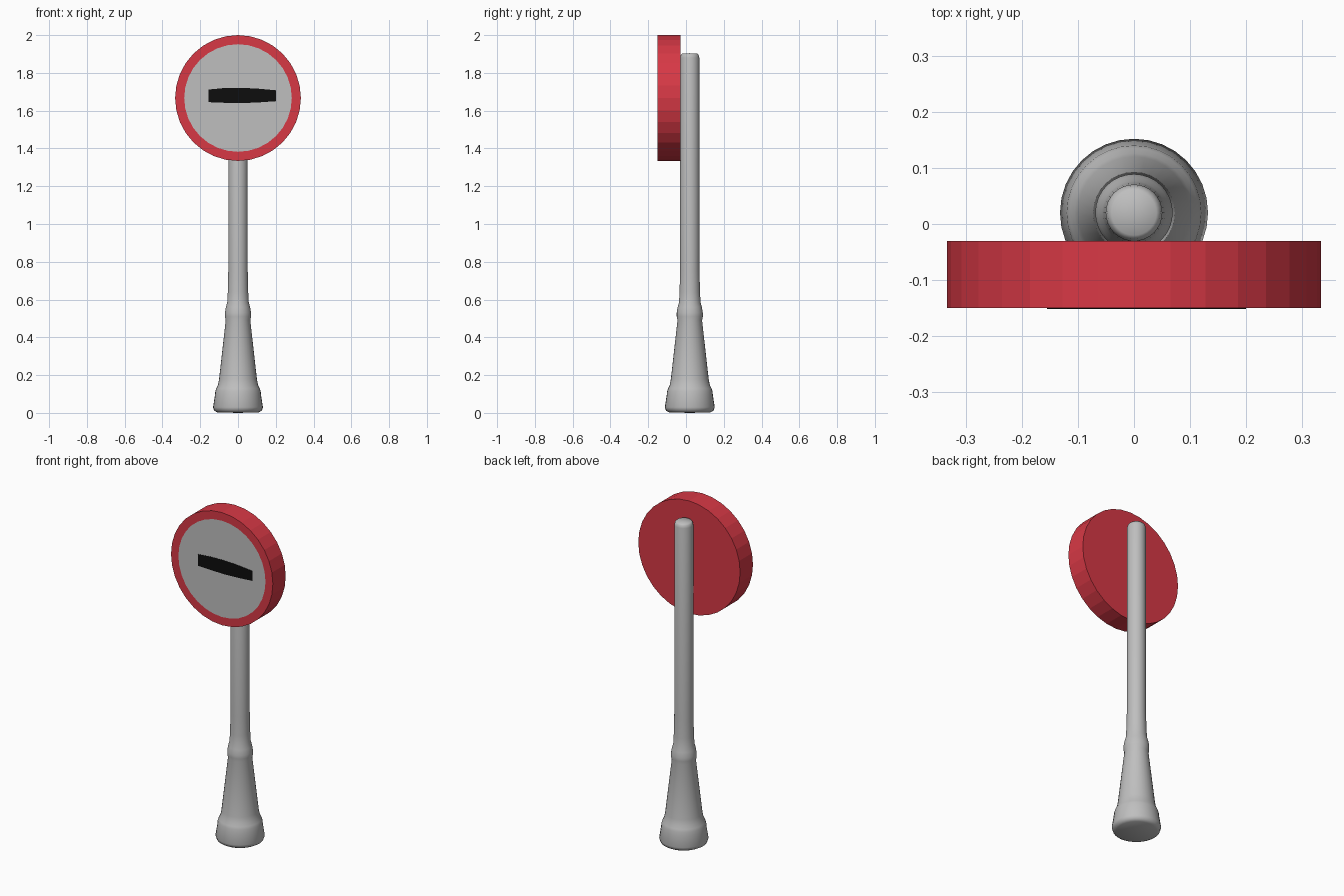
import bpy
import bmesh
import math
from mathutils import Matrix, Vector

cube = bpy.data.objects.get("Cube")
if cube:
    bpy.data.objects.remove(cube, do_unlink=True)


def material(name, rgb):
    mat = bpy.data.materials.new(name)
    mat.use_nodes = True
    mat.diffuse_color = (*rgb, 1)
    mat.node_tree.nodes["Principled BSDF"].inputs["Base Color"].default_value = (*rgb, 1)
    return mat


def add_object(name, bm, *mats):
    mesh = bpy.data.meshes.new(name)
    bm.to_mesh(mesh)
    bm.free()
    for mat in mats:
        mesh.materials.append(mat)
    obj = bpy.data.objects.new(name, mesh)
    bpy.context.collection.objects.link(obj)
    return obj


red = material("sign red", (0.68, 0.04, 0.06))
grey = material("light grey", (0.52, 0.52, 0.52))
black = material("black", (0.004, 0.004, 0.004))

POST_Y = 0.02
SIGN_Z = 1.667
SIGN_RADIUS = 0.333
FRONT_Y = -0.15
BACK_Y = -0.03

# Post: flared foot, collar and rounded top, turned from one profile
profile = [(0, 0), (0.11, 0.003), (0.126, 0.012), (0.132, 0.03), (0.122, 0.095),
           (0.12, 0.115), (0.115, 0.13), (0.106, 0.148), (0.1, 0.18), (0.065, 0.49),
           (0.069, 0.51), (0.069, 0.53), (0.064, 0.56), (0.057, 0.585),
           (0.054, 0.64), (0.0515, 0.75), (0.0505, 1.88), (0.047, 1.895),
           (0.04, 1.902), (0, 1.904)]
bm = bmesh.new()
verts = [bm.verts.new((r, POST_Y, z)) for r, z in profile]
edges = [bm.edges.new(pair) for pair in zip(verts, verts[1:])]
bmesh.ops.spin(bm, geom=verts + edges, cent=(0, POST_Y, 0), axis=(0, 0, 1),
               angle=math.tau, steps=32, use_duplicate=False)
bmesh.ops.remove_doubles(bm, verts=bm.verts, dist=0.0001)
bmesh.ops.recalc_face_normals(bm, faces=bm.faces)
post = add_object("post", bm, grey)
bpy.ops.object.select_all(action="DESELECT")
post.select_set(True)
bpy.context.view_layer.objects.active = post
bpy.ops.object.shade_smooth_by_angle(angle=math.radians(45))

# Sign disc: faceted red drum with an inset grey face
bm = bmesh.new()
place = Matrix.Translation((0, (FRONT_Y + BACK_Y) / 2, SIGN_Z)) @ Matrix.Rotation(math.pi / 2, 4, "X")
bmesh.ops.create_cone(bm, cap_ends=True, segments=32, radius1=SIGN_RADIUS,
                      radius2=SIGN_RADIUS, depth=BACK_Y - FRONT_Y, matrix=place)
bm.normal_update()
front = min(bm.faces, key=lambda f: f.calc_center_median().y)
bmesh.ops.inset_region(bm, faces=[front], thickness=0.048, use_even_offset=True)
centre = Vector((0, FRONT_Y, SIGN_Z))
for face in bm.faces:
    on_front = all(abs(v.co.y - FRONT_Y) < 0.001 for v in face.verts)
    inside = all((v.co - centre).length < SIGN_RADIUS - 0.02 for v in face.verts)
    face.material_index = 1 if on_front and inside else 0
add_object("sign_disc", bm, red, grey)

# Black bar: thin plate, slightly bowed along its long edges
outline = [(-0.155, 1.645), (-0.08, 1.642), (0.01, 1.64), (0.1, 1.643), (0.2, 1.65),
           (0.2, 1.708), (0.1, 1.717), (0.01, 1.721), (-0.08, 1.719), (-0.155, 1.712)]
bm = bmesh.new()
plate = bm.faces.new([bm.verts.new((x, FRONT_Y + 0.001, z)) for x, z in outline])
extruded = bmesh.ops.extrude_face_region(bm, geom=[plate])["geom"]
moved = [v for v in extruded if isinstance(v, bmesh.types.BMVert)]
bmesh.ops.translate(bm, verts=moved, vec=(0, -0.003, 0))
bmesh.ops.recalc_face_normals(bm, faces=bm.faces)
add_object("sign_bar", bm, black)
